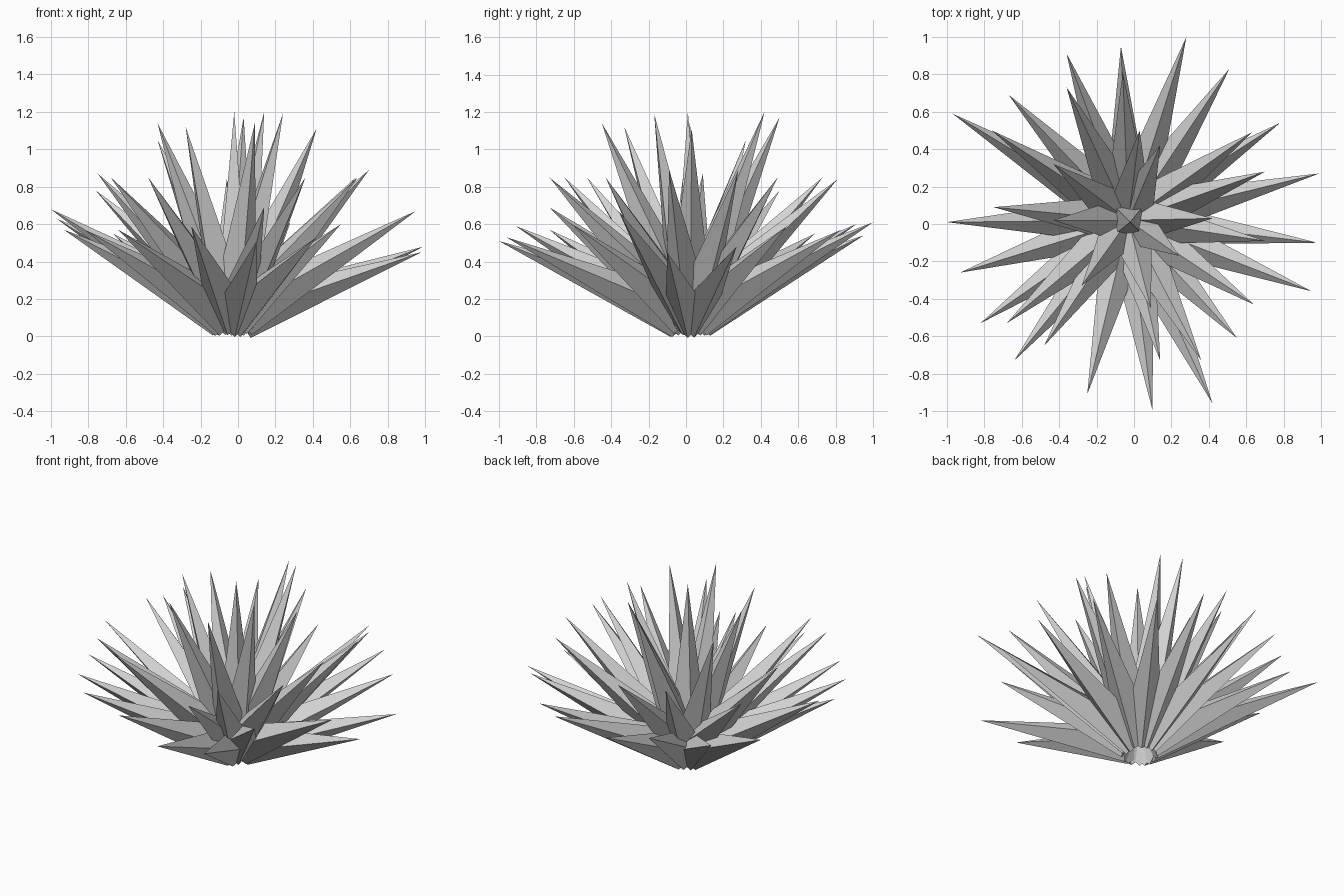
import bpy
import bmesh
from mathutils import Vector

cube = bpy.data.objects.get("Cube")
if cube:
    bpy.data.objects.remove(cube)

leaf_grey = bpy.data.materials.new("leaf grey")
leaf_grey.use_nodes = True
colour = (0.66, 0.66, 0.66, 1)
leaf_grey.diffuse_color = colour
leaf_grey.node_tree.nodes["Principled BSDF"].inputs["Base Color"].default_value = colour

# Leaf tips, ring by ring
inner_tips = [(-.02, .01, 1.2), (.14, .42, 1.2), (.03, .5, 1.17), (.24, -.17, 1.19),
              (.42, .03, 1.11), (-.43, .02, 1.14), (-.43, .32, 1.05),
              (.09, -.45, 1.14), (-.28, -.33, 1.12)]
middle_tips = [(.7, -.09, .89), (.7, .28, .89), (.63, .49, .85), (-.06, .81, .84),
               (-.36, .73, .85), (-.76, .5, .78), (-.75, .09, .87), (-.68, -.53, .85),
               (-.48, -.65, .85), (.14, -.73, .69), (.36, -.73, .85), (.64, -.43, .85)]
outer_tips = [(.99, .27, .48), (.78, .54, .59), (.51, .83, .57), (.28, 1, .61),
              (-.07, .95, .54), (-.36, .91, .6), (-.67, .69, .55), (-.97, .59, .63),
              (-1, .01, .68), (-.93, -.26, .57), (-.82, -.53, .57), (-.64, -.73, .57),
              (-.25, -.91, .59), (.1, -1, .51), (.42, -.96, .53), (.55, -.61, .6),
              (.95, -.36, .67), (.98, -.1, .45)]
crown = Vector((-0.03, 0.02, 0.09))


def add_leaf(name, tip, half_width):
    """Four-sided spike with its broad end in the crown."""
    tip = Vector(tip)
    axis = (tip - crown).normalized()
    side = Vector((-axis.y, axis.x, 0)).normalized()
    up = axis.cross(side)
    root = crown + axis * 0.06
    bm = bmesh.new()
    ring = [bm.verts.new(root + d * half_width) for d in (side, up, -side, -up)]
    point = bm.verts.new(tip)
    bm.faces.new(ring)
    for i in range(4):
        bm.faces.new((ring[i], ring[(i + 1) % 4], point))
    bmesh.ops.recalc_face_normals(bm, faces=bm.faces)
    mesh = bpy.data.meshes.new(name)
    bm.to_mesh(mesh)
    bm.free()
    mesh.materials.append(leaf_grey)
    bpy.context.collection.objects.link(bpy.data.objects.new(name, mesh))


# Rings of leaves
for ring_name, tips in (("inner_leaf", inner_tips), ("middle_leaf", middle_tips),
                        ("outer_leaf", outer_tips)):
    for i, tip in enumerate(tips):
        add_leaf(f"{ring_name}_{i + 1}", tip, 0.125)
